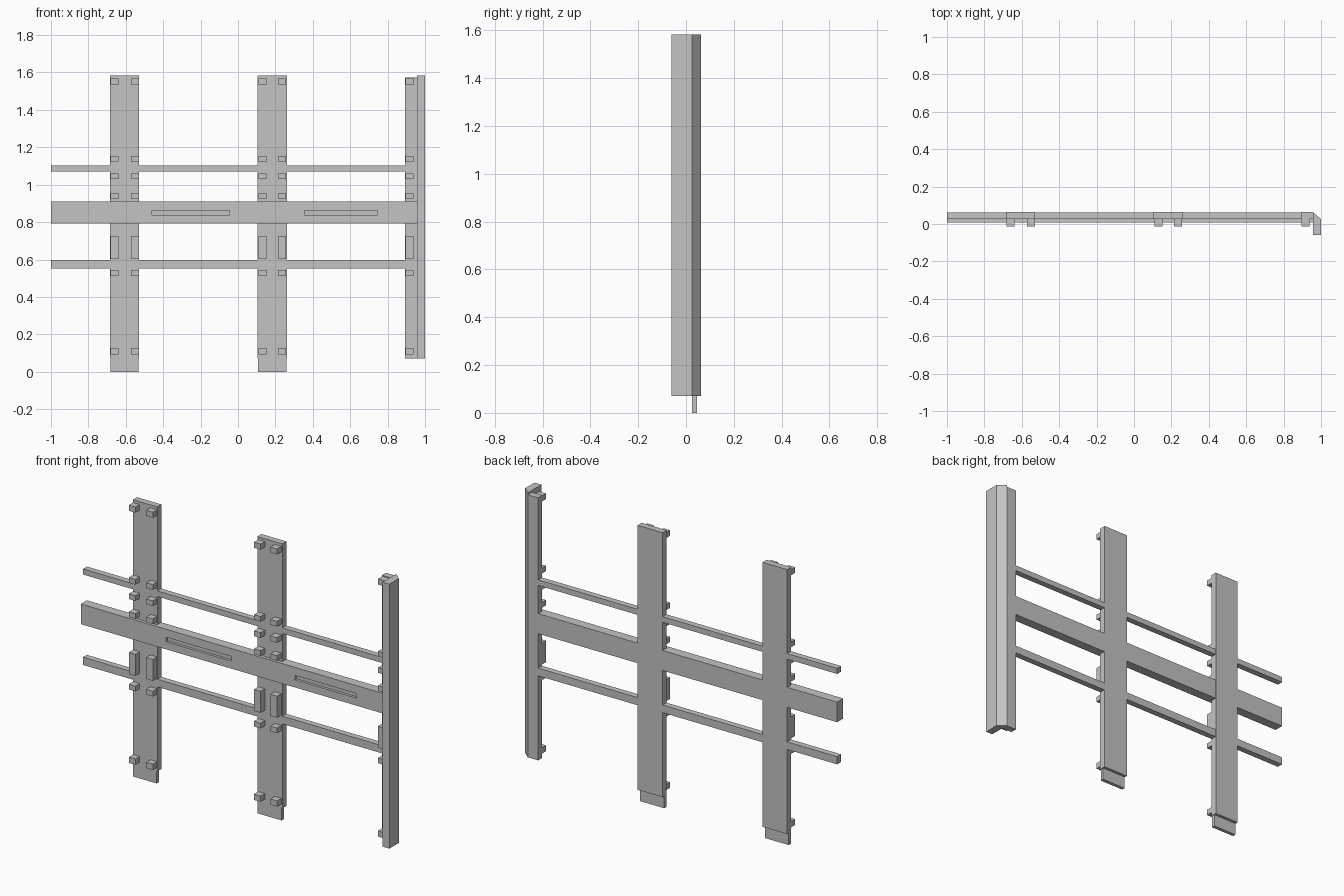
import bpy
import bmesh

cube = bpy.data.objects.get("Cube")
if cube:
    bpy.data.objects.remove(cube, do_unlink=True)

# One plain grey for the whole frame
GREY = (0.55, 0.55, 0.55, 1)
grey = bpy.data.materials.new("plain_grey")
grey.use_nodes = True
grey.diffuse_color = GREY
grey.node_tree.nodes["Principled BSDF"].inputs["Base Color"].default_value = GREY


def prism(name, outline, z0, z1):
    """Extrude a plan outline (x, y) from z0 up to z1."""
    bm = bmesh.new()
    face = bm.faces.new([bm.verts.new((x, y, z0)) for x, y in outline])
    grown = bmesh.ops.extrude_face_region(bm, geom=[face])["geom"]
    top = [v for v in grown if isinstance(v, bmesh.types.BMVert)]
    bmesh.ops.translate(bm, verts=top, vec=(0, 0, z1 - z0))
    bmesh.ops.recalc_face_normals(bm, faces=bm.faces)
    mesh = bpy.data.meshes.new(name)
    bm.to_mesh(mesh)
    bm.free()
    mesh.materials.append(grey)
    obj = bpy.data.objects.new(name, mesh)
    bpy.context.collection.objects.link(obj)
    return obj


def box(name, x, y, z):
    corners = [(x[0], y[0]), (x[1], y[0]), (x[1], y[1]), (x[0], y[1])]
    return prism(name, corners, *z)


FRONT, BACK = 0.026, 0.063
BASE, TOP = 0.07, 1.583

# Flat uprights, each with a thin tongue at the foot
for label, left, right in (("right", -0.684, -0.529), ("middle", 0.104, 0.262)):
    box(f"{label}_upright", (left, right), (FRONT, BACK), (BASE, TOP))
    box(f"{label}_foot_tongue", (left + 0.002, right - 0.004),
        (FRONT, 0.046), (0, BASE))

# Corner post: a back flange and a deep front flange with a bevelled corner
box("corner_back_flange", (0.892, 0.957), (FRONT, BACK), (BASE, 1.572))
prism("corner_front_flange",
      [(0.957, -0.06), (1, -0.06), (1, FRONT), (0.957, BACK)], BASE, TOP)

# Thin rails above and below the wide middle rail
for label, z in (("upper", (1.07, 1.102)), ("lower", (0.553, 0.597))):
    box(f"{label}_rail", (-1, 0.9), (FRONT + 0.001, BACK - 0.001), z)
middle_rail = box("middle_rail", (-1, 0.957), (0.007, BACK - 0.001), (0.794, 0.909))

# Shallow slots in the front of the middle rail
for x in ((-0.46, -0.045), (0.355, 0.745)):
    cutter = box("slot_cutter", x, (-0.05, 0.022), (0.837, 0.863))
    cutter.hide_render = True
    cut = middle_rail.modifiers.new("slot", 'BOOLEAN')
    cut.operation = 'DIFFERENCE'
    cut.solver = 'EXACT'
    cut.object = cutter
    graph = bpy.context.evaluated_depsgraph_get()
    carved = bpy.data.meshes.new_from_object(middle_rail.evaluated_get(graph))
    middle_rail.modifiers.clear()
    middle_rail.data = carved
    bpy.data.objects.remove(cutter, do_unlink=True)

# Columns of small clips, with one tall block in each column
CLIP_HEIGHTS = [(1.535, 1.567), (1.123, 1.153), (1.03, 1.06), (0.927, 0.957),
                (0.602, 0.725), (0.513, 0.543), (0.093, 0.126)]
for column, x in enumerate((-0.682, -0.572, 0.11, 0.214, 0.895)):
    for z in CLIP_HEIGHTS:
        kind = "tall_block" if z[1] - z[0] > 0.1 else "clip"
        box(f"{kind}_{column + 1}", (x, x + 0.042), (-0.013, FRONT + 0.002), z)
